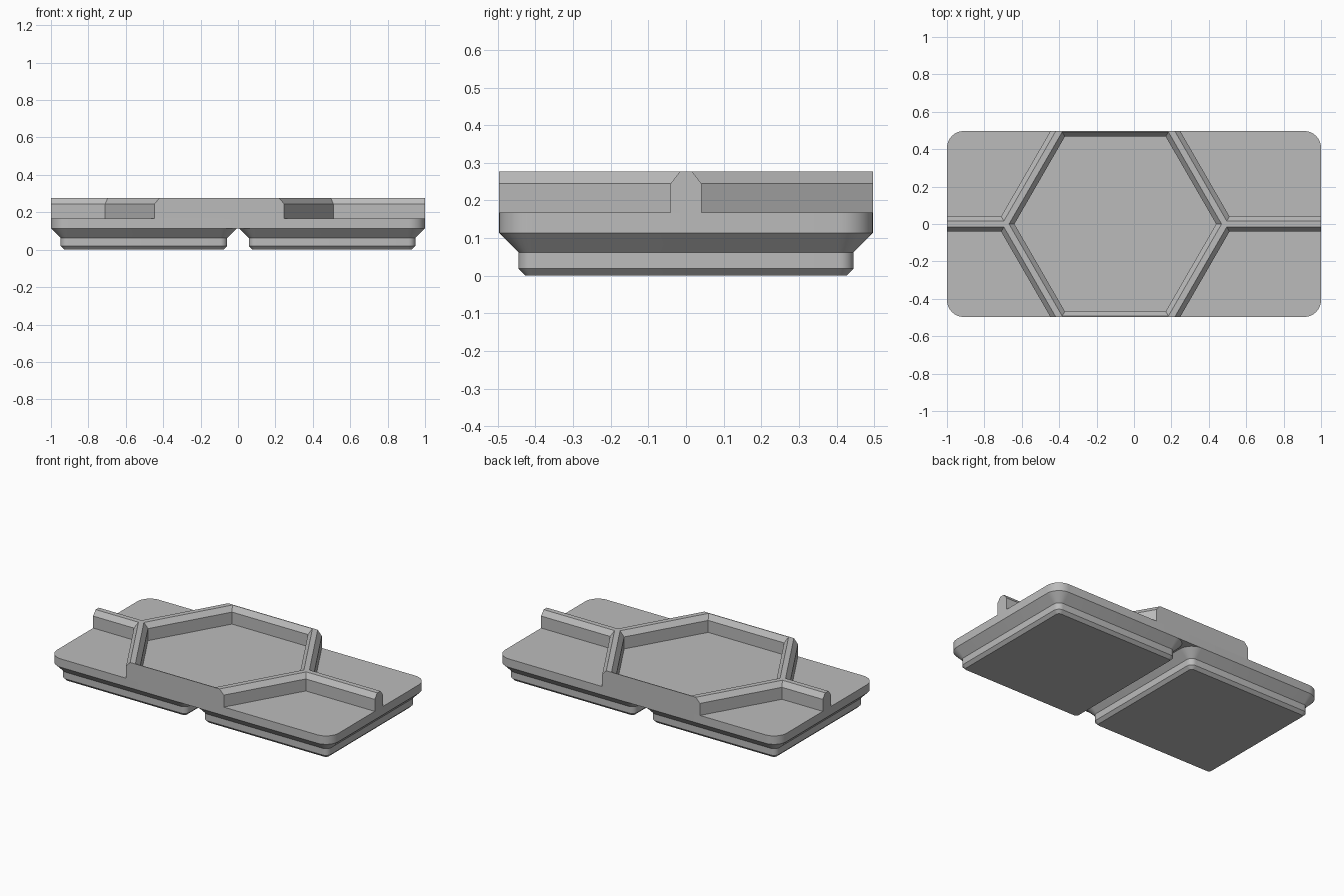
import bpy, bmesh, math
from mathutils import Vector

cube = bpy.data.objects.get("Cube")
if cube:
    bpy.data.objects.remove(cube)

grey = bpy.data.materials.new("plain grey")
grey.use_nodes = True
colour = (0.5, 0.5, 0.5, 1)
grey.diffuse_color = colour
grey.node_tree.nodes["Principled BSDF"].inputs["Base Color"].default_value = colour

HALF_Y = 0.497
SLAB_LOW, SLAB_TOP = 0.114, 0.168
WALL_SHOULDER, WALL_TOP = 0.245, 0.277
WALL_HALF, RIDGE_HALF = 0.041, 0.016
HEX_X, APOTHEM = -0.1, 0.508
COS30 = math.cos(math.pi / 6)


def finish(bm, name):
    bmesh.ops.recalc_face_normals(bm, faces=bm.faces)
    mesh = bpy.data.meshes.new(name)
    bm.to_mesh(mesh)
    bm.free()
    mesh.materials.append(grey)
    obj = bpy.data.objects.new(name, mesh)
    bpy.context.collection.objects.link(obj)
    bpy.ops.object.select_all(action="DESELECT")
    obj.select_set(True)
    bpy.context.view_layer.objects.active = obj
    bpy.ops.object.shade_smooth_by_angle(angle=math.radians(25))
    return obj


def loft(bm, rings, closed=False):
    """Skin a list of equal point rings; cap the ends or join last to first."""
    loops = [[bm.verts.new(p) for p in ring] for ring in rings]
    pairs = list(zip(loops, loops[1:]))
    if closed:
        pairs.append((loops[-1], loops[0]))
    else:
        bm.faces.new(loops[0])
        bm.faces.new(loops[-1])
    for a, b in pairs:
        for i in range(len(a)):
            j = (i + 1) % len(a)
            bm.faces.new((a[i], a[j], b[j], b[i]))


def rounded_rect(x0, x1, half_y, r, z, steps=8):
    pts = []
    corners = ((x1 - r, half_y - r), (x0 + r, half_y - r),
               (x0 + r, r - half_y), (x1 - r, r - half_y))
    for q, (cx, cy) in enumerate(corners):
        for s in range(steps + 1):
            a = (q + s / steps) * math.pi / 2
            pts.append((cx + r * math.cos(a), cy + r * math.sin(a), z))
    return pts


# Rounded top slab
bm = bmesh.new()
loft(bm, [rounded_rect(-1, 1, HALF_Y, 0.09, z) for z in (SLAB_LOW, SLAB_TOP)])
finish(bm, "top_slab")

# Two stepped feet: inset and height pairs
steps = ((0.071, 0), (0.052, 0.019), (0.052, 0.062), (0, SLAB_LOW))
for name, x0, x1 in (("right_foot", -1, -0.006), ("left_foot", 0.006, 1)):
    bm = bmesh.new()
    loft(bm, [rounded_rect(x0 + d, x1 - d, HALF_Y - d, 0.09 - d, z) for d, z in steps])
    finish(bm, name)

# Wall cross-section: offset from the centre line, height
section = ((WALL_HALF, SLAB_TOP), (WALL_HALF, WALL_SHOULDER), (RIDGE_HALF, WALL_TOP),
           (-RIDGE_HALF, WALL_TOP), (-WALL_HALF, WALL_SHOULDER), (-WALL_HALF, SLAB_TOP))

# Hexagonal wall, trimmed flush with the front and back of the slab
bm = bmesh.new()
rings = []
for k in range(6):
    a = k * math.pi / 3
    rings.append([(HEX_X + (APOTHEM + d) / COS30 * math.cos(a),
                   (APOTHEM + d) / COS30 * math.sin(a), z) for d, z in section])
loft(bm, rings, closed=True)
for side in (-1, 1):
    cut = bmesh.ops.bisect_plane(
        bm, geom=bm.verts[:] + bm.edges[:] + bm.faces[:],
        plane_co=Vector((0, side * HALF_Y, 0)), plane_no=Vector((0, side, 0)),
        clear_outer=True)["geom_cut"]
    edges = [e for e in cut if isinstance(e, bmesh.types.BMEdge)]
    bmesh.ops.holes_fill(bm, edges=edges, sides=0)
finish(bm, "hexagon_wall")

# Straight walls from the side edges, mitred into the hexagon corners
for name, side in (("right_divider", -1), ("left_divider", 1)):
    bm = bmesh.new()
    outer = [(side, y, z) for y, z in section]
    inner = [(HEX_X + side * (APOTHEM + abs(y) / 2) / COS30, y, z) for y, z in section]
    loft(bm, [outer, inner])
    finish(bm, name)
